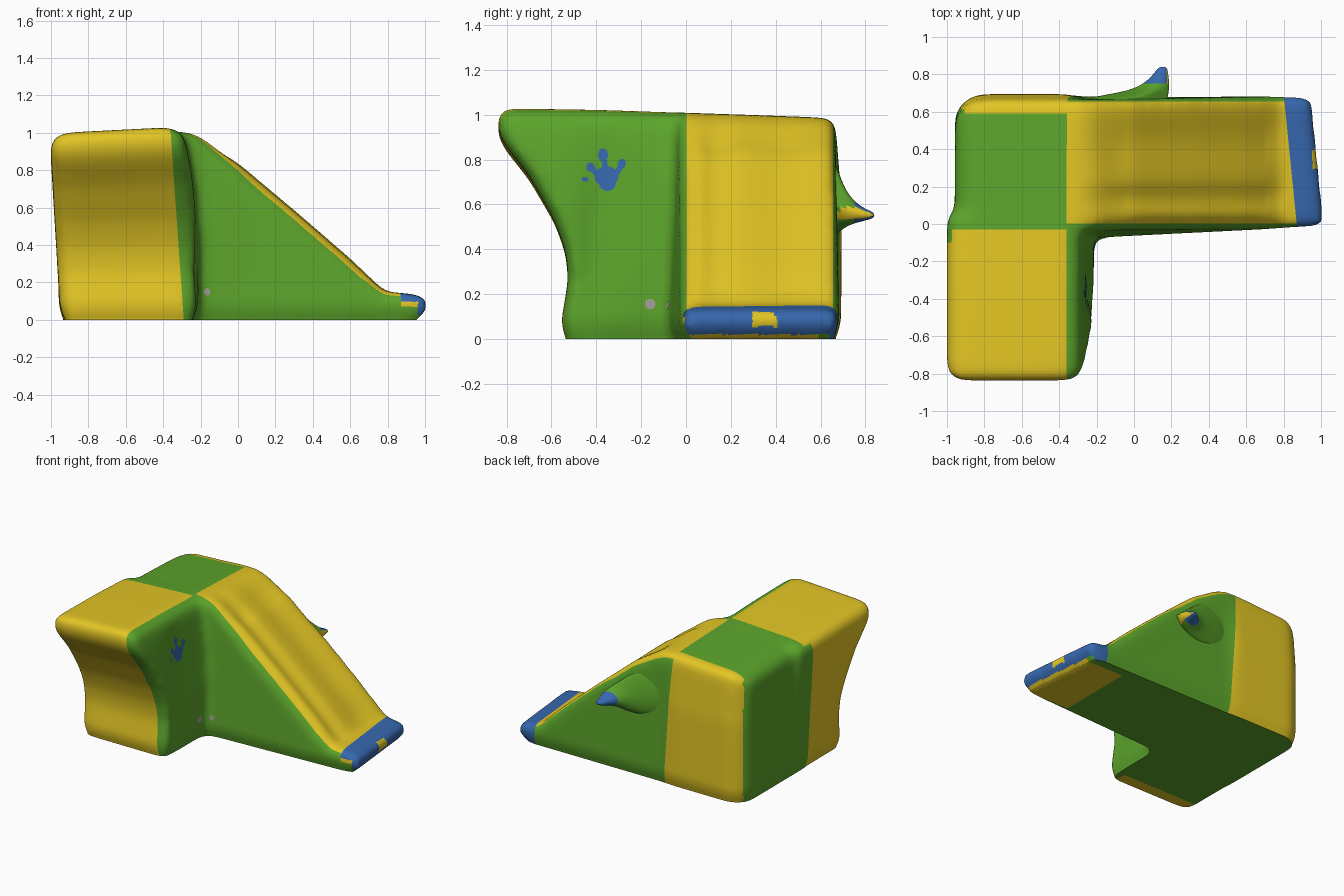
import bpy, bmesh, math
from mathutils import Vector
from mathutils.bvhtree import BVHTree

if "Cube" in bpy.data.objects:
    bpy.data.objects.remove(bpy.data.objects["Cube"])


def material(name, rgb):
    m = bpy.data.materials.new(name)
    m.diffuse_color = (*rgb, 1)
    m.use_nodes = True
    m.node_tree.nodes["Principled BSDF"].inputs["Base Color"].default_value = m.diffuse_color
    return m


MATS = [material("green", (0.107, 0.375, 0.024)), material("yellow", (0.77, 0.565, 0.018)),
        material("blue", (0.038, 0.14, 0.43)), material("grey", (0.38, 0.35, 0.31))]
GREEN, YELLOW, BLUE, GREY = range(4)


def new_object(name, bm):
    me = bpy.data.meshes.new(name)
    bm.to_mesh(me)
    bm.free()
    ob = bpy.data.objects.new(name, me)
    bpy.context.collection.objects.link(ob)
    for m in MATS:
        me.materials.append(m)
    return ob


def loft(bm, rings):
    """Closed solid through a list of equal-length point rings."""
    vs = [[bm.verts.new(p) for p in r] for r in rings]
    n = len(vs[0])
    for a, b in zip(vs, vs[1:]):
        for i in range(n):
            j = (i + 1) % n
            bm.faces.new((a[i], a[j], b[j], b[i]))
    bm.faces.new(vs[0][::-1])
    bm.faces.new(vs[-1])


def block(bm, profile, left, right, outer, inset, depth, both):
    """Profile (y, z) extruded along x; the ends taper in towards the far y side and the top."""
    def ring(side, shift, s):
        return [(side(z) + shift, y - s * inset[0] * (1 if y * outer > 0.2 else 0) * outer,
                 z - s * inset[1] * (1 if z > 0.9 else 0)) for y, z in profile]
    rings = [ring(left, 0, 1), ring(left, depth * 0.4, 0.4), ring(left, depth, 0), ring(right, -0.06, 0)]
    rings.append(ring(right, 0, 0.7 if both else 0))
    loft(bm, rings)


def ramp(v, a, b):
    return max(0, min(1, (v - a) / (b - a)))


# --- rough solids of the padded body ---
bm = bmesh.new()

# front block with overhanging top
front = [(0.05, -0.15), (-0.56, -0.15), (-0.56, 0.06), (-0.525, 0.26), (-0.535, 0.38),
         (-0.585, 0.52), (-0.70, 0.72), (-0.81, 0.86), (-0.845, 0.93), (-0.835, 1.022),
         (-0.4, 1.015), (0.05, 1.0), (0.05, 0.6)]
block(bm, front, lambda z: -0.95 - 0.055 * z, lambda z: -0.215 - 0.07 * max(0, (z - 0.6) / 0.4),
      -1, (0.05, 0.05), 0.07, True)

# rear block
rear = [(-0.1, -0.15), (0.69, -0.15), (0.695, 0.6), (0.665, 0.975), (0.3, 0.99), (-0.1, 1.0)]
block(bm, rear, lambda z: -0.958, lambda z: -0.32, 1, (0.10, 0.06), 0.12, False)

# slide wedge with slanted lip (profile in x, z)
slide = [(-0.5, -0.15), (0.82, -0.15), (0.95, -0.03), (1.03, 0.05), (1.01, 0.125), (0.92, 0.142),
         (0.79, 0.145), (0.6, 0.325), (0.33, 0.557), (0.0, 0.832), (-0.2, 0.975),
         (-0.28, 1.003), (-0.5, 1.003)]


def slant(x, y):
    return x - (0.1 * y if x > 0.9 else 0)


loft(bm, [[(slant(x, 0), -0.068 + 0.05 * z + 0.05 * x, z) for x, z in slide],
          [(slant(x, 0.69), 0.685 - 0.02 * max(0, z), z - 0.025 * (z > 0.9)) for x, z in slide]])
bmesh.ops.recalc_face_normals(bm, faces=bm.faces)
body = new_object("padded_slide_body", bm)

# fuse and soften
rm = body.modifiers.new("fuse", "REMESH")
rm.mode = "VOXEL"
rm.voxel_size = 0.016
sm = body.modifiers.new("soften", "SMOOTH")
sm.factor = 0.5
sm.iterations = 70
bpy.context.view_layer.update()
dg = bpy.context.evaluated_depsgraph_get()
soft = bpy.data.meshes.new_from_object(body.evaluated_get(dg))
body.modifiers.clear()
bm = bmesh.new()
bm.from_mesh(soft)
bm.normal_update()

# slide grooves, rounded front rim, tucked-in base and slight tilt of the top
for v in bm.verts:
    x, y, z = v.co
    n = v.normal.copy()
    if n.z > 0.5 and -0.35 < x < 0.85 and 0.03 < y < 0.64:
        t = (y - 0.03) / 0.21 if y < 0.24 else 1 + (y - 0.24) / 0.4
        v.co.z -= 0.022 * min(ramp(x, -0.3, -0.05), ramp(-x, -0.82, -0.7)) * math.sin(math.pi * t) ** 2
    if x > -0.25 and z > 0:
        fade = min(ramp(x, -0.22, 0.1), ramp(-x, -0.85, -0.65)) * min(1, z / max(0.1, 0.83 - 0.83 * x))
        v.co.z -= 0.045 * fade * ramp(-y, -0.085, 0.01) ** 2
    v.co.z += 0.05 * max(z, 0) * (min(x, -0.4) + 0.55)
    if z < 0.12 and n.z < 0.5:
        tuck = 0.025 * (1 - max(z, 0) / 0.12) ** 2
        v.co.x -= n.x * tuck
        v.co.y -= n.y * tuck


# flat base
def cut(co, no, clear=False):
    bmesh.ops.bisect_plane(bm, geom=bm.verts[:] + bm.edges[:] + bm.faces[:], dist=1e-5,
                           plane_co=co, plane_no=no, clear_inner=clear)


cut((0, 0, 0), (0, 0, 1), True)
cap = bmesh.ops.edgeloop_fill(bm, edges=[e for e in bm.edges if e.is_boundary])["faces"]
bmesh.ops.triangulate(bm, faces=cap)
bmesh.ops.recalc_face_normals(bm, faces=bm.faces)

# clean colour borders
for co, no in [((-0.29, 0, 0), (1, 0, 0.07)), ((0, -0.03, 0), (0, 1, 0)), ((0, -0.1, 0), (0, 1, 0)),
               ((0, 0.002, 0), (0, 1, 0)), ((0, 0.655, 0), (0, 1, 0)), ((0, 0.59, 0), (0, 1, 0)),
               ((0.87, 0, 0), (1, 0.1, 0)), ((0, -0.45, 0), (0, 1, 0)), ((0.6, 0, 0), (1, 0, 0))]:
    cut(co, no)
bm.normal_update()


def body_colour(c, n):
    if n.z < -0.7 and c.z < 0.03:                       # underside
        toe = c.x > 0.6 and 0.002 < c.y < 0.59
        return YELLOW if toe or (c.y < -0.45 and c.x < -0.29) else GREEN
    if c.x + 0.1 * c.y > 0.87:                          # lip with small spots
        if n.y < -0.3 and c.x < 0.96 and c.z < 0.095:
            return GREEN if c.z < 0.065 else YELLOW
        return YELLOW if 0.3 < c.y < 0.4 and 0.055 < c.z < 0.12 and n.x > 0.5 else BLUE
    if c.x + 0.07 * c.z > -0.29:                        # slide and right wall
        top = n.x * 0.62 + n.z * 0.78 > 0.35
        return YELLOW if top and 0.002 < c.y < 0.655 else GREEN
    if c.y < (-0.1 if n.x < -0.7 else -0.03):           # front block
        return YELLOW
    return YELLOW if c.y > 0.59 and n.x > -0.75 else GREEN


for f in bm.faces:
    f.material_index = body_colour(f.calc_center_median(), f.normal)
tree = BVHTree.FromBMesh(bm)
bm.to_mesh(body.data)
bm.free()

# --- pointed knob on the back: (y, left, right, bottom, top) of each ring ---
bm = bmesh.new()
N = 20
rings = []
for y, x0, x1, z0, z1 in [(0.60, -0.42, 0.17, 0.43, 0.88), (0.655, -0.34, 0.18, 0.455, 0.83),
                          (0.69, -0.16, 0.185, 0.48, 0.72), (0.715, -0.02, 0.188, 0.50, 0.66),
                          (0.75, 0.05, 0.19, 0.515, 0.615), (0.79, 0.095, 0.185, 0.525, 0.585),
                          (0.825, 0.12, 0.18, 0.535, 0.57), (0.84, 0.137, 0.172, 0.543, 0.56)]:
    ring = []
    for i in range(N):
        a = 2 * math.pi * i / N
        x = (x0 + x1) / 2 + (x1 - x0) / 2 * math.cos(a)
        z = (z0 + z1) / 2 + (z1 - z0) / 2 * math.sin(a)
        ring.append((x, y, min(z, 0.75 - 0.83 * x)))    # stay below the slide
    rings.append(ring)
loft(bm, rings)
bmesh.ops.recalc_face_normals(bm, faces=bm.faces)
for f in bm.faces:
    c = f.calc_center_median()
    right = f.normal.x > 0.7 and c.z < 0.585
    f.material_index = YELLOW if right else BLUE if c.y > 0.755 else GREEN
knob = new_object("back_knob", bm)
sub = knob.modifiers.new("round", "SUBSURF")
sub.levels = sub.render_levels = 2


# --- painted marks projected on the walls ---
def marks(name, axis, ellipses, mat, n=20):
    """Thin ellipses (u, z, ru, rz, turn) laid on the wall facing +x or -y."""
    bm = bmesh.new()
    ray = Vector((-1, 0, 0)) if axis == "x" else Vector((0, 1, 0))

    def lay(u, z):
        start = Vector((0.3, u, z)) if axis == "x" else Vector((u, -1.5, z))
        return bm.verts.new(tree.ray_cast(start, ray)[0] - ray * 0.004)

    for u, z, ru, rz, turn in ellipses:
        ct, st = math.cos(turn), math.sin(turn)
        mid = lay(u, z)
        rim = []
        for i in range(n):
            a, b = ru * math.cos(2 * math.pi * i / n), rz * math.sin(2 * math.pi * i / n)
            rim.append(lay(u + a * ct - b * st, z + a * st + b * ct))
        for i in range(n):
            bm.faces.new((mid, rim[i], rim[(i + 1) % n])).material_index = mat
    return new_object(name, bm)


hand = marks("hand_print", "x", [
    (-0.355, 0.725, 0.054, 0.045, 0), (-0.35, 0.69, 0.036, 0.03, 0),      # palm
    (-0.37, 0.82, 0.022, 0.03, 0), (-0.362, 0.775, 0.013, 0.04, 0.1),     # fingers
    (-0.287, 0.78, 0.018, 0.024, -0.3), (-0.303, 0.75, 0.013, 0.03, -0.6),
    (-0.425, 0.765, 0.019, 0.022, 0.5), (-0.405, 0.745, 0.013, 0.03, 0.9),
    (-0.45, 0.712, 0.015, 0.011, 0)], BLUE)
dot_a = marks("wall_dot", "x", [(-0.16, 0.155, 0.024, 0.023, 0)], GREY)
dot_b = marks("slide_dot", "y", [(-0.165, 0.15, 0.017, 0.02, 0)], GREY)

# smooth shading
bpy.ops.object.select_all(action="DESELECT")
for ob in (body, knob, hand, dot_a, dot_b):
    ob.select_set(True)
bpy.context.view_layer.objects.active = body
bpy.ops.object.shade_smooth_by_angle(angle=math.radians(50))
